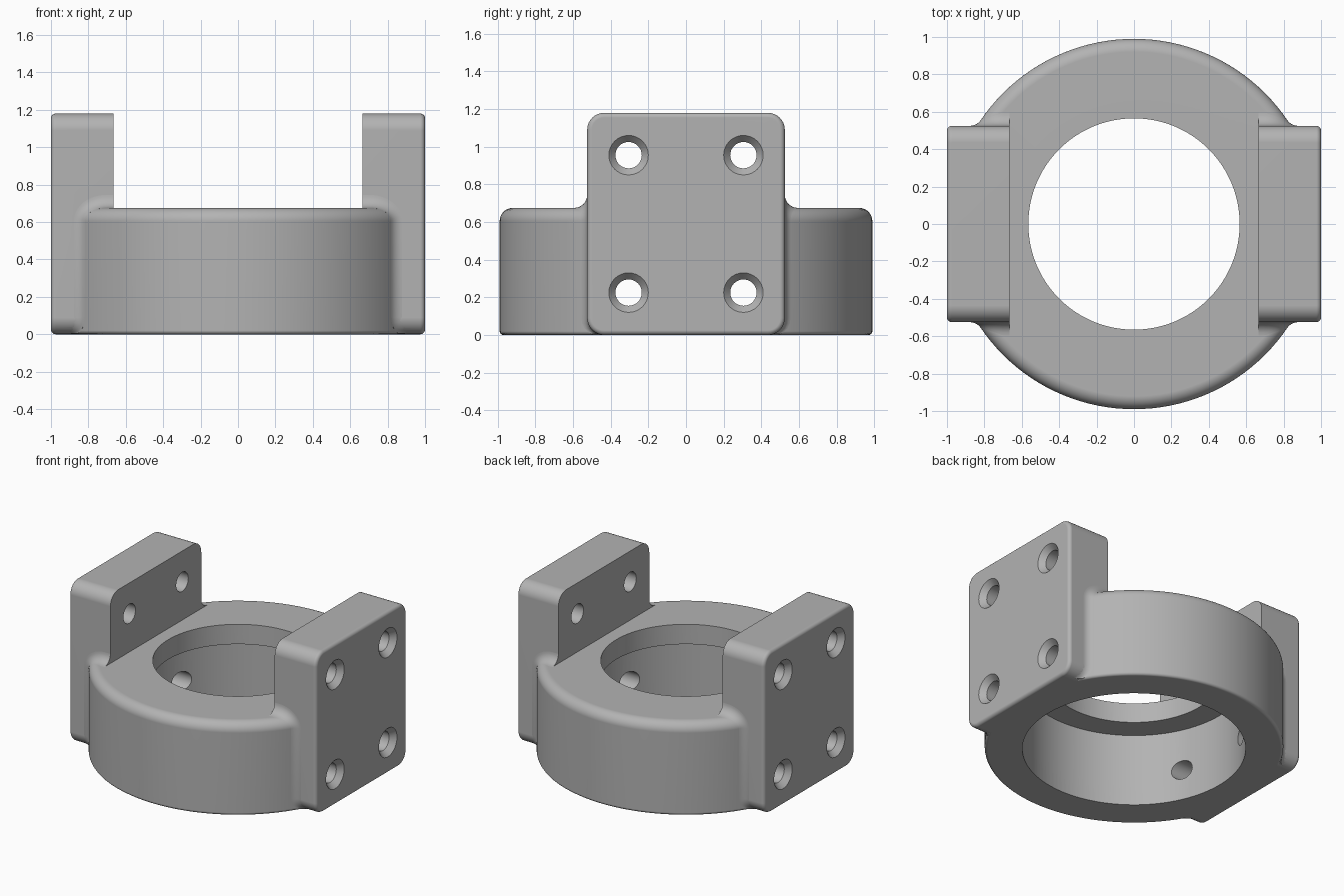
import bpy, bmesh, math
from mathutils import Vector

R, H, BORE, LIP, LIP_Z = 0.99, 0.675, 0.74, 0.565, 0.53
ROUND, FILLET = 0.07, 0.07
FL_IN, FL_OUT, FL_Y, FL_TOP, FL_CORNER = 0.665, 1.0, 0.525, 1.18, 0.09
HOLES = [(y, z) for y in (-0.305, 0.305) for z in (0.225, 0.955)]

cube = bpy.data.objects.get("Cube")
if cube:
    bpy.data.objects.remove(cube, do_unlink=True)

grey = bpy.data.materials.new("grey metal")
grey.use_nodes = True
grey.diffuse_color = (0.45, 0.45, 0.45, 1)
grey.node_tree.nodes["Principled BSDF"].inputs["Base Color"].default_value = grey.diffuse_color


def finish(name, bm):
    bmesh.ops.recalc_face_normals(bm, faces=bm.faces)
    mesh = bpy.data.meshes.new(name)
    bm.to_mesh(mesh)
    bm.free()
    mesh.materials.append(grey)
    ob = bpy.data.objects.new(name, mesh)
    bpy.context.collection.objects.link(ob)
    return ob


def arc(cx, cy, r, start, end, n=8):
    angles = [math.radians(start + (end - start) * i / n) for i in range(n + 1)]
    return [(cx + r * math.cos(a), cy + r * math.sin(a)) for a in angles]


def skin(bm, rings, loop=False):
    """Bridge a list of closed vertex rings, capping the ends unless looped."""
    rows = [[bm.verts.new(p) for p in ring] for ring in rings]
    n = len(rows[0])
    for i in range(len(rows) if loop else len(rows) - 1):
        a, b = rows[i], rows[(i + 1) % len(rows)]
        for j in range(n):
            bm.faces.new((a[j], a[(j + 1) % n], b[(j + 1) % n], b[j]))
    if not loop:
        bm.faces.new(rows[0])
        bm.faces.new(rows[-1])


def lathe(name, profile, steps=128):
    bm = bmesh.new()
    turns = [2 * math.pi * i / steps for i in range(steps)]
    skin(bm, [[(r * math.cos(a), r * math.sin(a), z) for r, z in profile] for a in turns], True)
    return finish(name, bm)


def flange(name, side):
    """Rounded plate whose outer face has a small softened rim."""
    soft, rings = 0.025, []
    inset_steps = [(FL_IN, 0)] + [(FL_OUT - soft + dx, soft - d)
                                  for d, dx in arc(0, 0, soft, 0, 90, 5)]
    for x, inset in inset_steps:
        r = FL_CORNER - inset
        y, lo, hi = FL_Y - FL_CORNER, FL_CORNER, FL_TOP - FL_CORNER
        outline = (arc(y, hi, r, 0, 90) + arc(-y, hi, r, 90, 180)
                   + arc(-y, lo, r, 180, 270) + arc(y, lo, r, 270, 360))
        rings.append([(side * x, py, pz) for py, pz in outline])
    bm = bmesh.new()
    skin(bm, rings)
    return finish(name, bm)


def drill(name, side, y, z):
    """Through hole with a countersunk mouth."""
    steps = [(0.45, 0.07), (FL_OUT - 0.04, 0.07), (FL_OUT, 0.105), (1.1, 0.105)]
    bm = bmesh.new()
    skin(bm, [[(side * x, py, pz) for py, pz in arc(y, z, r, 0, 360, 32)[:-1]] for x, r in steps])
    return finish(name, bm)


def fillet(name, sx, sy):
    """Rolling-ball fillet where the ring meets a flange side."""
    def section(y, cx, z, normal):
        a, b = Vector((0, -1, 0)), -normal
        c = Vector((cx, y, z))
        pts = [c + FILLET * a.slerp(b, i / 8) for i in range(9)]
        return pts + [c + 1.5 * FILLET * (a + b)]

    y = FL_Y + FILLET
    ring_r = R - ROUND
    sections = []
    # across the top, then over the rounded rim
    start_x = math.sqrt(ring_r ** 2 - y ** 2)
    for i in range(4):
        x = FL_IN + (start_x - FL_IN) * i / 4
        sections.append(section(y, x, H + FILLET, Vector((0, 0, 1))))
    for i in range(13):
        t = math.pi / 2 * i / 12
        rad = ring_r + (ROUND + FILLET) * math.sin(t)
        cx = math.sqrt(rad ** 2 - y ** 2)
        normal = Vector((cx / rad * math.sin(t), y / rad * math.sin(t), math.cos(t)))
        sections.append(section(y, cx, H - ROUND + (ROUND + FILLET) * math.cos(t), normal))
    # down the wall, following the rounded lower corner of the flange
    for z in (FL_CORNER, 0.06, 0.035, 0.015, 0.004):
        back = FL_CORNER - math.sqrt(FL_CORNER ** 2 - (FL_CORNER - z) ** 2)
        yy, rad = y - back, R + FILLET
        cx = math.sqrt(rad ** 2 - yy ** 2)
        sections.append(section(yy, cx, z, Vector((cx / rad, yy / rad, 0))))
    bm = bmesh.new()
    skin(bm, [[(sx * p.x, sy * p.y, p.z) for p in s] for s in sections])
    return finish(name, bm)


def smooth(ob):
    bpy.ops.object.select_all(action='DESELECT')
    ob.select_set(True)
    bpy.context.view_layer.objects.active = ob
    bpy.ops.object.shade_smooth_by_angle(angle=math.radians(28))


def boolean(ob, tool, operation):
    mod = ob.modifiers.new(operation.title(), 'BOOLEAN')
    mod.operation, mod.solver, mod.object = operation, 'EXACT', tool
    bpy.context.view_layer.objects.active = ob
    bpy.ops.object.modifier_apply(modifier=mod.name)
    bpy.data.objects.remove(tool, do_unlink=True)


# stepped ring with a rounded top rim
edge = 0.02
body = lathe("clamp_body", [(BORE, 0)] + arc(R - edge, edge, edge, -90, 0, 4)
             + arc(R - ROUND, H - ROUND, ROUND, 0, 90)
             + [(LIP, H), (LIP, LIP_Z), (BORE, LIP_Z)])

# mounting flanges, then the bore and screw holes
for side in (-1, 1):
    boolean(body, flange("flange", side), 'UNION')
boolean(body, lathe("bore_cutter", [(0.3, -0.1), (BORE, -0.1), (BORE, LIP_Z), (0.3, LIP_Z)]),
        'DIFFERENCE')
for side in (-1, 1):
    for y, z in HOLES:
        boolean(body, drill("screw_cutter", side, y, z), 'DIFFERENCE')
smooth(body)
body.modifiers.new("Flat face shading", 'WEIGHTED_NORMAL').keep_sharp = True

# blends between ring and flanges
for sx, x_name in ((-1, "right"), (1, "left")):
    for sy, y_name in ((-1, "front"), (1, "back")):
        smooth(fillet(f"{y_name}_{x_name}_fillet", sx, sy))
